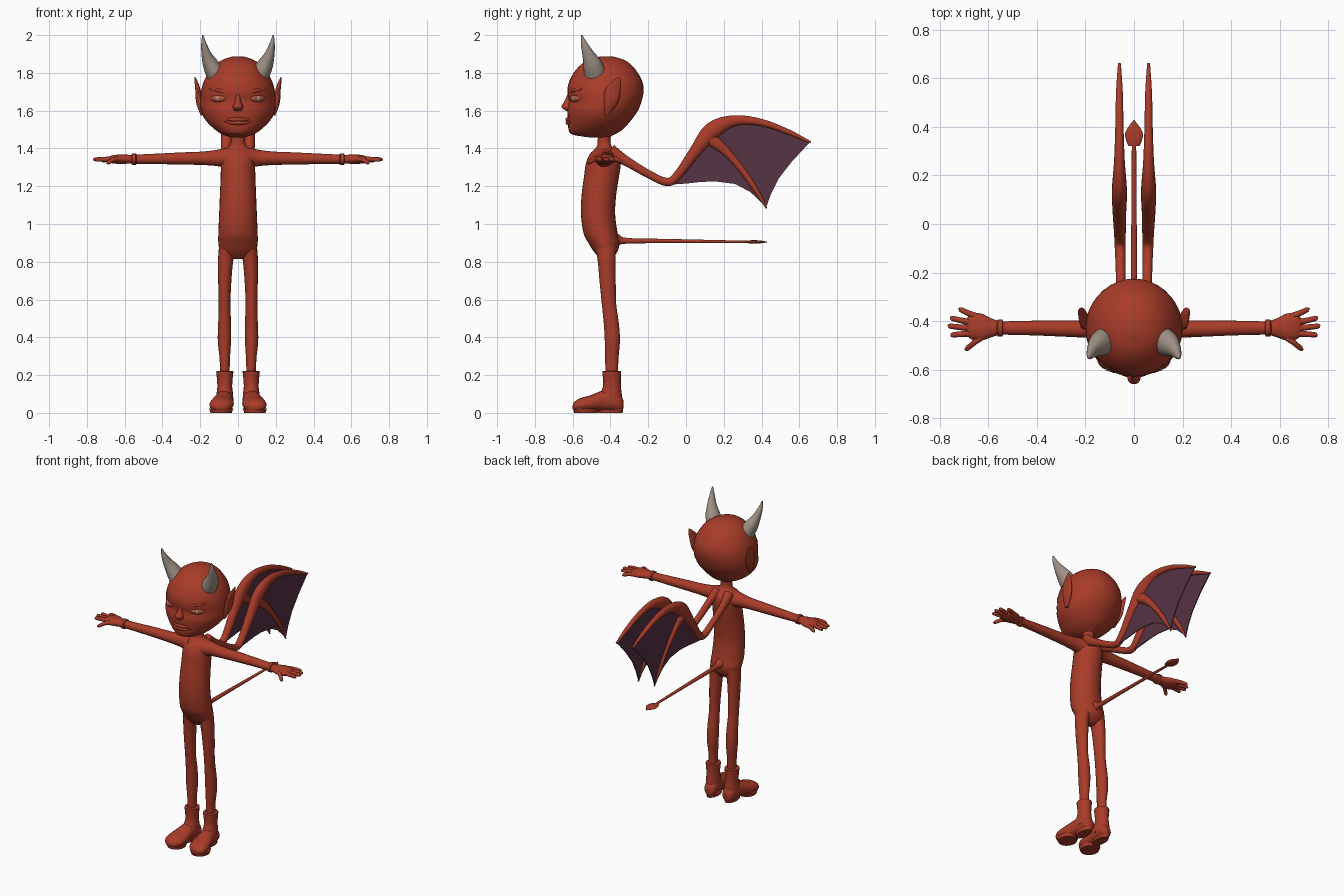
import bpy, bmesh, math
from mathutils import Vector

X, Y, Z = Vector((1, 0, 0)), Vector((0, 1, 0)), Vector((0, 0, 1))


def material(name, rgb):
    m = bpy.data.materials.new(name)
    m.diffuse_color = (*rgb, 1)
    return m


RED = material("red skin", (0.40, 0.045, 0.022))
EYE = material("eye red", (0.43, 0.08, 0.05))
GREY = material("horn grey", (0.35, 0.29, 0.24))
PURPLE = material("membrane purple", (0.095, 0.033, 0.058))


def finish(bm, name, mat, mirror, smooth=True):
    bmesh.ops.recalc_face_normals(bm, faces=bm.faces)
    me = bpy.data.meshes.new(name)
    bm.to_mesh(me)
    bm.free()
    me.materials.append(mat)
    ob = bpy.data.objects.new(name, me)
    bpy.context.collection.objects.link(ob)
    if mirror:
        ob.modifiers.new("mirror", 'MIRROR').use_mirror_merge = False
    if smooth:
        bpy.ops.object.select_all(action='DESELECT')
        ob.select_set(True)
        bpy.context.view_layer.objects.active = ob
        bpy.ops.object.shade_smooth_by_angle(angle=math.radians(45))
    return ob


def catmull(rows, steps):
    out, n = [], len(rows)
    for i in range(n - 1):
        p = [rows[max(i - 1, 0)], rows[i], rows[i + 1], rows[min(i + 2, n - 1)]]
        for s in range(steps):
            t = s / steps
            out.append([0.5 * (2 * b + (c - a) * t + (2 * a - 5 * b + 4 * c - d) * t * t
                               + (3 * b - a - 3 * c + d) * t ** 3) for a, b, c, d in zip(*p)])
    return out + [list(rows[-1])]


def loft(name, rows, u, v=None, mat=RED, mirror=False, steps=4, sides=20):
    """Rows are x, y, z, half-size along u, half-size along v. Without v the rings follow the path."""
    rows = catmull(rows, steps)
    pts = [Vector(r[:3]) for r in rows]
    bm, rings = bmesh.new(), []
    for i, r in enumerate(rows):
        if v is None:
            t = (pts[min(i + 1, len(pts) - 1)] - pts[max(i - 1, 0)]).normalized()
            uu = (u - t * u.dot(t)).normalized()
            vv = t.cross(uu)
        else:
            uu, vv = u, v
        a, b = max(r[3], 0.001), max(r[4], 0.001)
        rings.append([bm.verts.new(pts[i] + uu * a * math.cos(k * math.tau / sides)
                                   + vv * b * math.sin(k * math.tau / sides)) for k in range(sides)])
    for p, q in zip(rings, rings[1:]):
        for k in range(sides):
            j = (k + 1) % sides
            bm.faces.new((p[k], p[j], q[j], q[k]))
    bm.faces.new(rings[0])
    bm.faces.new(rings[-1])
    return finish(bm, name, mat, mirror)


def body(name, prof, sides):
    """Upright loft from z, front y, back y, half width."""
    return loft(name, [(0, (f + b) / 2, z, w, (b - f) / 2) for z, f, b, w in prof], X, Y, sides=sides)


def ball(name, c, size, turn, mat):
    bm = bmesh.new()
    bmesh.ops.create_uvsphere(bm, u_segments=16, v_segments=10, radius=1)
    ca, sa = math.cos(turn), math.sin(turn)
    for w in bm.verts:
        x, y, z = w.co.x * size[0], w.co.y * size[1], w.co.z * size[2]
        w.co = Vector((c[0] + x * ca - y * sa, c[1] + x * sa + y * ca, c[2] + z))
    return finish(bm, name, mat, True)


# Torso with neck
body("torso", [(0.815, -.45, -.40, .04), (0.85, -.485, -.365, .092), (0.90, -.517, -.352, .104),
               (0.95, -.542, -.362, .104), (1.05, -.556, -.375, .10), (1.15, -.553, -.37, .096),
               (1.25, -.54, -.355, .092), (1.32, -.53, -.345, .09), (1.37, -.51, -.352, .085),
               (1.40, -.48, -.38, .058), (1.43, -.468, -.40, .038), (1.52, -.468, -.395, .038)], 28)

# Head
body("head", [(1.457, -.50, -.41, .03), (1.473, -.60, -.38, .08), (1.50, -.622, -.335, .122),
              (1.55, -.625, -.29, .172), (1.60, -.628, -.255, .196), (1.65, -.62, -.235, .20),
              (1.70, -.628, -.225, .196), (1.75, -.62, -.23, .183), (1.80, -.595, -.255, .157),
              (1.84, -.56, -.287, .124), (1.87, -.515, -.33, .08), (1.888, -.45, -.39, .025)], 36)

# Face: nose, lips, brows, eyes
loft("nose", [(0, -.61, 1.70, .010, .012), (0, -.618, 1.65, .016, .026),
              (0, -.63, 1.62, .028, .03), (0, -.618, 1.597, .018, .014)], X, Y, sides=14)
for nm, z in (("upper_lip", 1.553), ("lower_lip", 1.536)):
    loft(nm, [(s * x, -y, z + h, r, r) for s, x, y, h, r in
              ((-1, .08, .602, .012, .002), (-1, .04, .618, 0, .008), (1, 0, .627, 0, .011),
               (1, .04, .618, 0, .008), (1, .08, .602, .012, .002))], Z, sides=10)
loft("brow", [(.03, -.612, 1.685, .004, .004), (.09, -.598, 1.705, .011, .011),
              (.15, -.552, 1.715, .004, .004)], Z, mirror=True, sides=10)
ball("eye", (.105, -.586, 1.664), (.046, .016, .019), math.radians(32), EYE)
ball("iris", (.108, -.595, 1.664), (.013, .010, .014), math.radians(32), GREY)

# Ears and horns
loft("ear", [(.188, -.42, 1.575, .010, .010), (.203, -.398, 1.64, .018, .036), (.212, -.387, 1.71, .014, .042),
             (.222, -.367, 1.755, .008, .022), (.228, -.355, 1.778, .001, .002)], X, Y, mirror=True)
loft("horn", [(.115, -.48, 1.79, .06, .052), (.145, -.495, 1.845, .05, .042), (.168, -.518, 1.90, .032, .026),
              (.181, -.54, 1.955, .017, .014), (.187, -.552, 2.0, .003, .003)], Y, mat=GREY, mirror=True)

# Arms, cuffs, hands
loft("arm", [(.03, -.435, 1.35, .075, .06), (.10, -.433, 1.35, .045, .045), (.18, -.432, 1.348, .037, .036),
             (.30, -.43, 1.347, .033, .032), (.42, -.428, 1.345, .03, .028), (.55, -.428, 1.343, .027, .024)],
     Y, Z, mirror=True)
loft("cuff", [(.538, -.428, 1.343, .028, .026), (.542, -.428, 1.343, .035, .031),
              (.56, -.428, 1.343, .035, .031), (.565, -.428, 1.343, .026, .024)], Y, Z, mirror=True, steps=1)
loft("palm", [(.55, -.428, 1.343, .026, .022), (.59, -.427, 1.343, .040, .024), (.63, -.424, 1.343, .056, .025),
              (.67, -.422, 1.342, .052, .02), (.69, -.422, 1.342, .03, .010)], Y, Z, mirror=True)
for i, (x0, y0, x1, y1, z1) in enumerate(((.64, -.383, .722, -.352, 1.335), (.66, -.407, .757, -.388, 1.342),
                                          (.66, -.43, .766, -.42, 1.342), (.66, -.45, .755, -.456, 1.34),
                                          (.61, -.455, .695, -.513, 1.325))):
    loft("finger_%d" % (i + 1), [(x0, y0, 1.343, .014, .015), ((x0 + x1) / 2, (y0 + y1) / 2, 1.343, .012, .013),
                                 (x1 - .008, y1, z1, .010, .010), (x1, y1, z1, .003, .003)],
         Y, mirror=True, sides=10)

# Legs and boots
loft("leg", [(.055, -.425, .89, .045, .055), (.066, -.42, .80, .04, .047), (.070, -.415, .70, .035, .043),
             (.071, -.408, .58, .031, .038), (.071, -.395, .47, .034, .04), (.072, -.39, .38, .035, .04),
             (.070, -.393, .28, .027, .035), (.070, -.393, .18, .026, .033)], X, Y, mirror=True)
loft("boot_shaft", [(.070, -.393, .222, .030, .036), (.070, -.393, .22, .045, .050), (.070, -.393, .195, .043, .048),
                    (.070, -.392, .14, .039, .047), (.070, -.398, .10, .044, .058), (.070, -.40, .05, .046, .06)],
     X, Y, mirror=True, steps=2)
loft("boot_foot", [(.066, -.332, .045, .012, .022), (.067, -.345, .05, .036, .042), (.07, -.39, .066, .045, .058),
                   (.076, -.45, .063, .05, .052), (.084, -.51, .049, .062, .043), (.09, -.56, .042, .061, .036),
                   (.094, -.59, .035, .04, .024), (.096, -.60, .032, .012, .010)], X, Z, mirror=True)
loft("boot_sole", [(.068, -.40, 0, .034, .064), (.068, -.40, .018, .038, .068)], X, Y, mirror=True, steps=1)
loft("toe_sole", [(.089, -.53, 0, .056, .062), (.089, -.53, .022, .064, .068)], X, Y, mirror=True, steps=1)

# Tail with a flat spade tip
loft("tail", [(0, -.40, .93, .04, .05), (0, -.355, .917, .026, .028), (0, -.31, .911, .014, .015),
              (0, -.1, .91, .012, .011), (0, .34, .905, .009, .006)], X, Z)
loft("tail_spade", [(0, .32, .905, .022, .005), (0, .345, .905, .033, .009), (0, .375, .905, .036, .009),
                    (0, .405, .905, .019, .006), (0, .428, .905, .001, .002)], X, Z, sides=12)

# Wing arm and its lower finger
loft("wing_arm", [(.045, -.40, 1.385, .032, .038), (.052, -.32, 1.335, .022, .026), (.055, -.2, 1.265, .020, .021),
                  (.057, -.10, 1.222, .022, .022), (.058, -.04, 1.262, .024, .024), (.060, .05, 1.385, .028, .032),
                  (.060, .14, 1.495, .031, .046), (.060, .26, 1.548, .022, .028), (.060, .40, 1.537, .017, .019),
                  (.060, .54, 1.488, .014, .014), (.060, .66, 1.432, .006, .006)], X, mirror=True)
loft("wing_finger", [(.060, .11, 1.465, .026, .04), (.060, .20, 1.395, .020, .025), (.060, .29, 1.295, .016, .018),
                     (.060, .37, 1.18, .013, .014), (.060, .427, 1.082, .004, .004)], X, mirror=True)

# Wing membrane: thin scalloped plate
outline = [(-.09, 1.208), (0, 1.214), (.08, 1.223), (.16, 1.225), (.26, 1.212), (.34, 1.17), (.425, 1.09),
           (.45, 1.16), (.49, 1.24), (.56, 1.33), (.655, 1.432), (.54, 1.488), (.40, 1.537), (.26, 1.548),
           (.14, 1.495), (.05, 1.385), (-.04, 1.262)]
bm = bmesh.new()
face = bm.faces.new([bm.verts.new((.057, y, z)) for y, z in outline])
new = bmesh.ops.extrude_face_region(bm, geom=[face], use_keep_orig=True)["geom"]
bmesh.ops.translate(bm, vec=(.006, 0, 0), verts=[g for g in new if isinstance(g, bmesh.types.BMVert)])
finish(bm, "wing_membrane", PURPLE, True, smooth=False)
